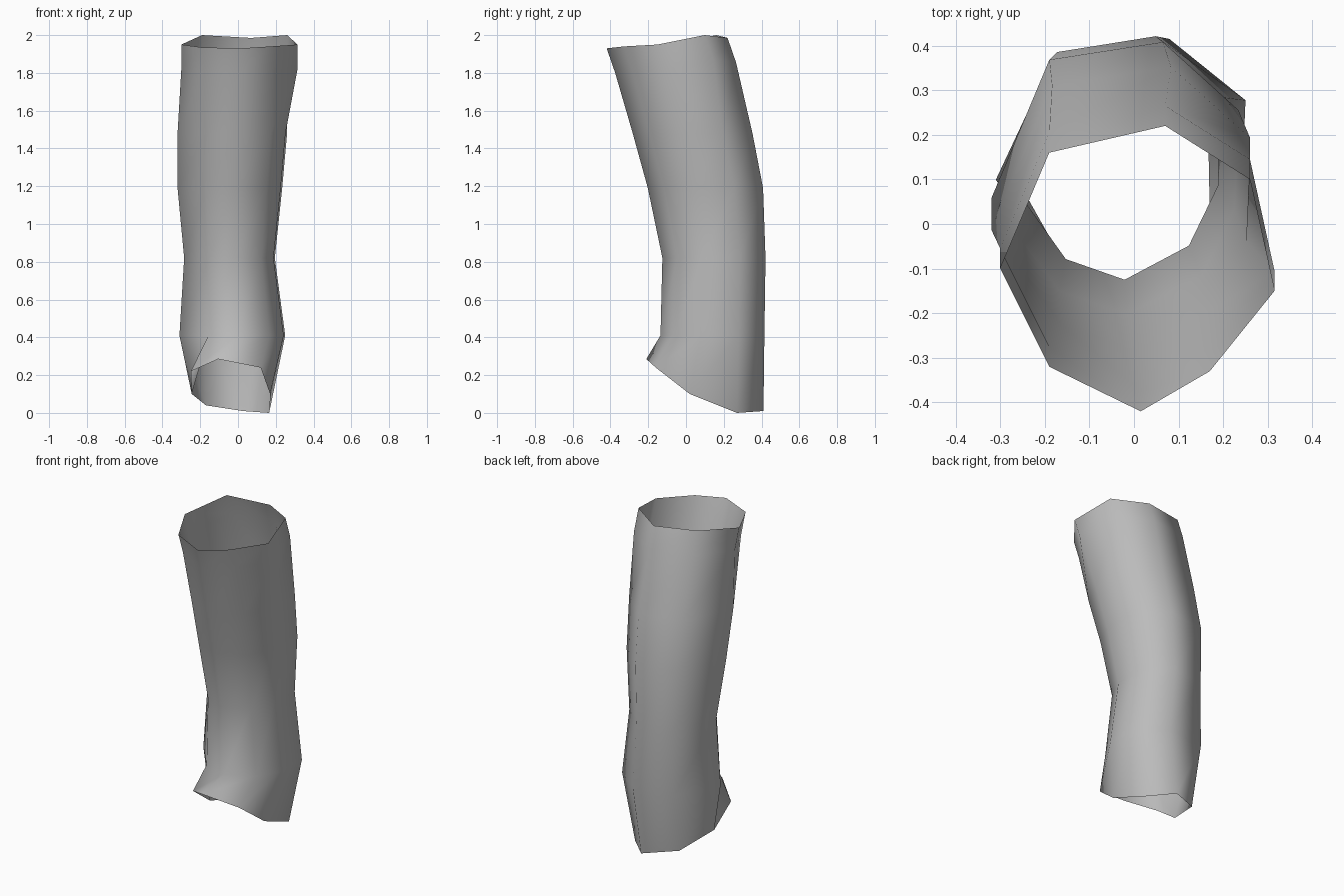
import bpy
import bmesh

cube = bpy.data.objects.get("Cube")
if cube:
    bpy.data.objects.remove(cube, do_unlink=True)


def flat_material(name, colour):
    material = bpy.data.materials.new(name)
    material.use_nodes = True
    material.diffuse_color = colour
    shader = material.node_tree.nodes["Principled BSDF"]
    shader.inputs["Base Color"].default_value = colour
    return material


def scaled_ring(section, z, centre, radius):
    """Place the unit cross-section at one height of the sleeve."""
    return [(centre[0] + radius[0] * x, centre[1] + radius[1] * y, z)
            for x, y in section]


def shifted_ring(ring, dy, dz):
    return [(x, y + dy, z + dz) for x, y, z in ring]


def loft(name, rings, material):
    """Skin a list of equally divided rings into an open tube."""
    bm = bmesh.new()
    loops = [[bm.verts.new(point) for point in ring] for ring in rings]
    for lower, upper in zip(loops, loops[1:]):
        count = len(lower)
        for i in range(count):
            j = (i + 1) % count
            bm.faces.new((lower[i], lower[j], upper[j], upper[i]))
    mesh = bpy.data.meshes.new(name)
    bm.to_mesh(mesh)
    bm.free()
    mesh.materials.append(material)
    tube = bpy.data.objects.new(name, mesh)
    bpy.context.collection.objects.link(tube)
    return tube


# Eight-sided cross-section, counter-clockwise from the back left
section = [(1, .5), (.39, 1), (-.53, .87), (-1, -.15),
           (-.45, -.83), (.1, -1), (.7, -.72), (.97, -.23)]

# Slanted lower opening, raised at the front
bottom_rim = [(.165, .27, 0), (.025, .41, .01), (-.17, .31, .04),
              (-.245, .07, .1), (-.25, -.09, .22), (-.105, -.21, .285),
              (.12, -.16, .24), (.17, .02, .1)]

# Upper opening, leaning forward
top_rim = [(.26, .1, 2), (.07, .22, 1.985), (-.19, .16, 2),
           (-.3, -.1, 1.95), (-.19, -.32, 1.935), (.015, -.42, 1.93),
           (.17, -.33, 1.94), (.315, -.15, 1.95)]

# Bent sleeve from the lower flare, through the waist, to the collar
rings = [
    bottom_rim,
    scaled_ring(section, .41, centre=(-.03, .14), radius=(.28, .275)),
    scaled_ring(section, .82, centre=(-.045, .148), radius=(.24, .273)),
    scaled_ring(section, 1.19, centre=(-.043, .103), radius=(.277, .305)),
    scaled_ring(section, 1.48, centre=(-.03, .035), radius=(.29, .317)),
    shifted_ring(top_rim, dy=.045, dz=-.13),
    top_rim,
]
grey = flat_material("light grey", (.5, .5, .5, 1))
sleeve = loft("sleeve", rings, grey)

# Soft shading along the tube
bpy.ops.object.select_all(action="DESELECT")
sleeve.select_set(True)
bpy.context.view_layer.objects.active = sleeve
bpy.ops.object.shade_smooth_by_angle(angle=1.1)
